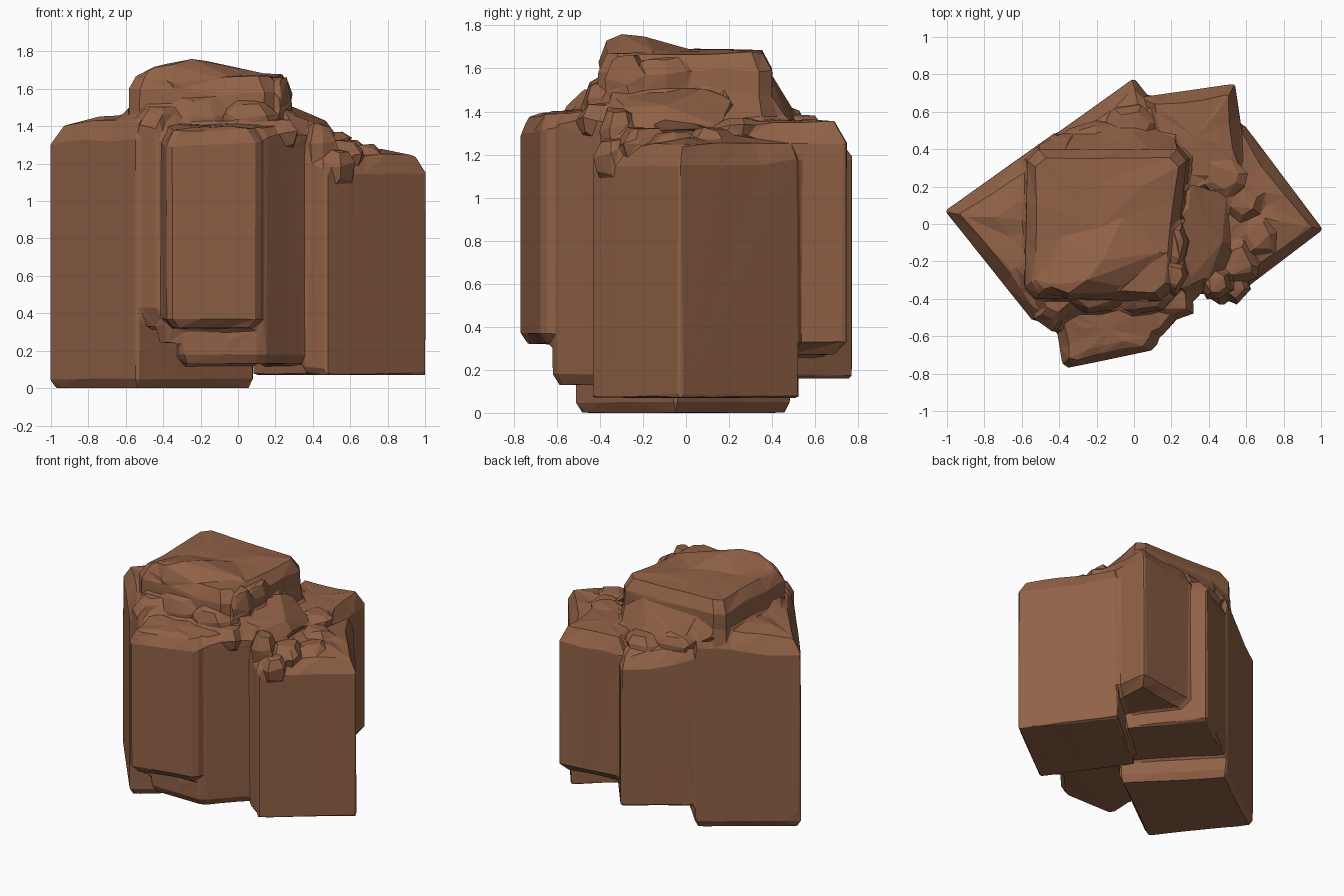
import bpy, bmesh, math, random
from mathutils import Vector

if "Cube" in bpy.data.objects:
    bpy.data.objects.remove(bpy.data.objects["Cube"])

random.seed(11)
R = random.uniform

brown = bpy.data.materials.new("rock brown")
brown.diffuse_color = (0.285, 0.121, 0.063, 1)
brown.use_nodes = True
brown.node_tree.nodes["Principled BSDF"].inputs["Base Color"].default_value = brown.diffuse_color
parts = []


def finish(name, bm):
    bmesh.ops.recalc_face_normals(bm, faces=bm.faces)
    me = bpy.data.meshes.new(name)
    bm.to_mesh(me)
    bm.free()
    me.materials.append(brown)
    ob = bpy.data.objects.new(name, me)
    bpy.context.collection.objects.link(ob)
    parts.append(ob)


def column(name, pts, z0, tops, chamfer=.01, bevel=.09, foot=.03, foot_in=.02, rough=.02, rise=0):
    """Basalt-like prism: outline pts, one top height per corner, chipped upper rim."""
    P = [Vector((x, y, t)) for (x, y), t in zip(pts, tops)]
    mid = sum(P, Vector()) / len(P) + Vector((0, 0, rise))
    ring = []
    for i, p in enumerate(P):
        a, b = P[i - 1], P[(i + 1) % len(P)]
        ring.append(p + (a - p).normalized() * chamfer)
        ring.append(p + (b - p).normalized() * chamfer)
        ring += [p.lerp(b, .36), p.lerp(b, .68)]
    bm = bmesh.new()

    def loop(inset, height):
        out = []
        for p in ring:
            d = Vector((mid.x - p.x, mid.y - p.y, 0)).normalized() * inset(p)
            out.append(bm.verts.new((p.x + d.x, p.y + d.y, height(p))))
        return out

    loops = [
        loop(lambda p: foot_in, lambda p: z0),
        loop(lambda p: 0, lambda p: z0 + foot),
        loop(lambda p: 0, lambda p: p.z - bevel + R(-rough, rough)),
        loop(lambda p: bevel * .6 + R(-rough, rough) * .5, lambda p: p.z - R(0, rough)),
        loop(lambda p: (p.xy - mid.xy).length * .5, lambda p: (p.z + mid.z) / 2 + R(-rough, rough) * .6),
    ]
    n = len(ring)
    for lo, hi in zip(loops, loops[1:]):
        for i in range(n):
            bm.faces.new((lo[i], lo[(i + 1) % n], hi[(i + 1) % n], hi[i]))
    peak = bm.verts.new(mid)
    for i in range(n):
        bm.faces.new((loops[-1][i], loops[-1][(i + 1) % n], peak))
    bm.faces.new(loops[0][::-1])
    finish(name, bm)


def hull(name, points):
    bm = bmesh.new()
    for p in points:
        bm.verts.new(p)
    bmesh.ops.convex_hull(bm, input=bm.verts)
    loose = [v for v in bm.verts if not v.link_faces]
    bmesh.ops.delete(bm, geom=loose, context='VERTS')
    finish(name, bm)


def slab(name, x, y, z, sx, sy, sz):
    """Broken ledge: irregular outline, narrower top and tucked-in base."""
    pts = []
    turn = R(0, 1)
    for i in range(6):
        a = (i + turn + R(-.3, .3)) * math.tau / 6
        k = R(.85, 1.1)
        for flare, h in ((.6, 1 - R(0, .35)), (1, R(-.2, .25)), (.8, -1)):
            pts.append((x + math.cos(a) * sx * k * flare, y + math.sin(a) * sy * k * flare, z + sz * h))
    hull(name, pts)


# big standing columns
column("west_column", [(-1.01, .07), (-.54, -.52), (.09, -.05), (-.42, .49)], 0,
       [1.42, 1.45, 1.44, 1.47], bevel=.12, foot=.05, foot_in=.03, rise=.02)
column("east_column", [(1.01, -.03), (.59, .53), (.08, .1), (.47, -.44)], .07,
       [1.26, 1.27, 1.34, 1.25], bevel=.1, foot=.01, foot_in=.005)
column("north_column", [(0, .78), (-.42, .48), (.0, -.05), (.45, .2)], .16,
       [1.28, 1.36, 1.4, 1.36], bevel=.1, foot=.02, foot_in=.01)
column("northeast_column", [(.54, .75), (.05, .68), (.12, .2), (.62, .2)], .27,
       [1.36, 1.36, 1.37, 1.35], bevel=.11, foot=.06, foot_in=.07, rough=.008)
column("front_column", [(-.38, -.775), (.125, -.67), (.15, -.4), (-.43, -.42)], .32,
       [1.38, 1.39, 1.42, 1.42], chamfer=.03, bevel=.08, foot=.05, foot_in=.05, rough=.01)
column("middle_column", [(-.32, -.61), (.13, -.62), (.4, -.32), (.2, .05), (-.3, 0)], .13,
       [1.4, 1.4, 1.41, 1.45, 1.45], chamfer=.03, bevel=.07, foot=.05, foot_in=.03)
column("southwest_sliver", [(-.54, -.5), (-.43, -.58), (-.2, -.42), (-.4, -.25)], .33,
       [1.48, 1.46, 1.48, 1.5], bevel=.08, foot=.1, foot_in=.04)
column("southeast_sliver", [(.35, -.36), (.47, -.44), (.62, -.1), (.36, -.1)], .08,
       [1.33, 1.27, 1.3, 1.38], bevel=.1)

# crown block with summit ridge
column("crown", [(-.585, -.4), (.2, -.41), (.29, .4), (-.57, .4)], 1.36,
       [1.68, 1.67, 1.68, 1.69], chamfer=.06, bevel=.09, foot=.12, foot_in=-.02, rough=.012, rise=.01)
hull("summit_ridge", [(-.52, -.3, 1.67), (-.45, -.33, 1.72), (-.35, -.37, 1.73), (-.25, -.3, 1.76),
                      (-.17, -.2, 1.75), (-.1, -.25, 1.71), (.0, -.18, 1.71), (.15, -.15, 1.68),
                      (-.4, -.05, 1.68), (-.05, .05, 1.68), (-.35, -.41, 1.62), (.1, -.36, 1.6)])

# sloping shoulders under the crown
hull("back_shoulder", [(-.52, .42, 1.44), (-.4, .38, 1.58), (.1, .38, 1.6), (.24, .36, 1.52),
                       (.22, .47, 1.36), (-.05, .54, 1.34), (-.36, .5, 1.35), (-.1, .2, 1.6),
                       (-.5, .2, 1.3), (.25, .2, 1.3)])
hull("east_shoulder", [(.25, -.35, 1.48), (.28, .1, 1.51), (.3, .22, 1.46), (.4, .18, 1.38),
                       (.47, -.1, 1.43), (.4, -.28, 1.42), (.52, -.1, 1.36), (.5, .15, 1.33),
                       (.2, 0, 1.2), (.5, -.25, 1.3), (.3, -.38, 1.38)])

# broken ledges along the seams: x, y, z, half sizes
ledges = [
    (.56, -.2, 1.26, .13, .13, .07), (.66, -.06, 1.24, .13, .14, .07),
    (.58, .12, 1.27, .13, .13, .06), (.44, -.31, 1.31, .1, .1, .12),
    (.54, -.34, 1.2, .1, .09, .09), (.48, .26, 1.33, .13, .12, .05),
    (.22, -.28, 1.54, .08, .12, .13), (.23, -.1, 1.58, .06, .14, .08),
    (-.22, .48, 1.35, .14, .09, .07), (-.38, .42, 1.4, .1, .07, .06),
    (0, .54, 1.33, .14, .12, .06), (-.42, -.4, 1.45, .13, .12, .06),
    (-.22, -.4, 1.46, .2, .08, .1), (.06, -.41, 1.45, .17, .07, .09),
    (.22, -.41, 1.37, .12, .11, .07), (-.55, -.25, 1.43, .1, .16, .06),
    (-.44, -.3, 1.64, .12, .1, .07),
]
for i, s in enumerate(ledges):
    slab(f"broken_ledge_{i + 1}", *s)

# ledge stones under the front overhang
slab("front_ledge_left", -.32, -.54, .34, .13, .09, .1)
slab("front_ledge_right", -.02, -.57, .27, .11, .06, .09)

# fuse everything into one solid rock, then reduce it to broad chipped facets
bpy.ops.object.select_all(action='DESELECT')
for ob in parts:
    ob.select_set(True)
rock = parts[0]
bpy.context.view_layer.objects.active = rock
bpy.ops.object.join()
rock.name = rock.data.name = "rock_formation"
fuse = rock.modifiers.new("fuse", 'REMESH')
fuse.mode = 'VOXEL'
fuse.voxel_size = .013
bpy.ops.object.modifier_apply(modifier="fuse")
facet = rock.modifiers.new("facet", 'DECIMATE')
facet.ratio = min(1, 1500 / (2 * len(rock.data.polygons)))
bpy.ops.object.modifier_apply(modifier="facet")
rock.data.polygons.foreach_set("use_smooth", [False] * len(rock.data.polygons))
rock.data.polygons.foreach_set("material_index", [0] * len(rock.data.polygons))
if not rock.data.materials:
    rock.data.materials.append(brown)
